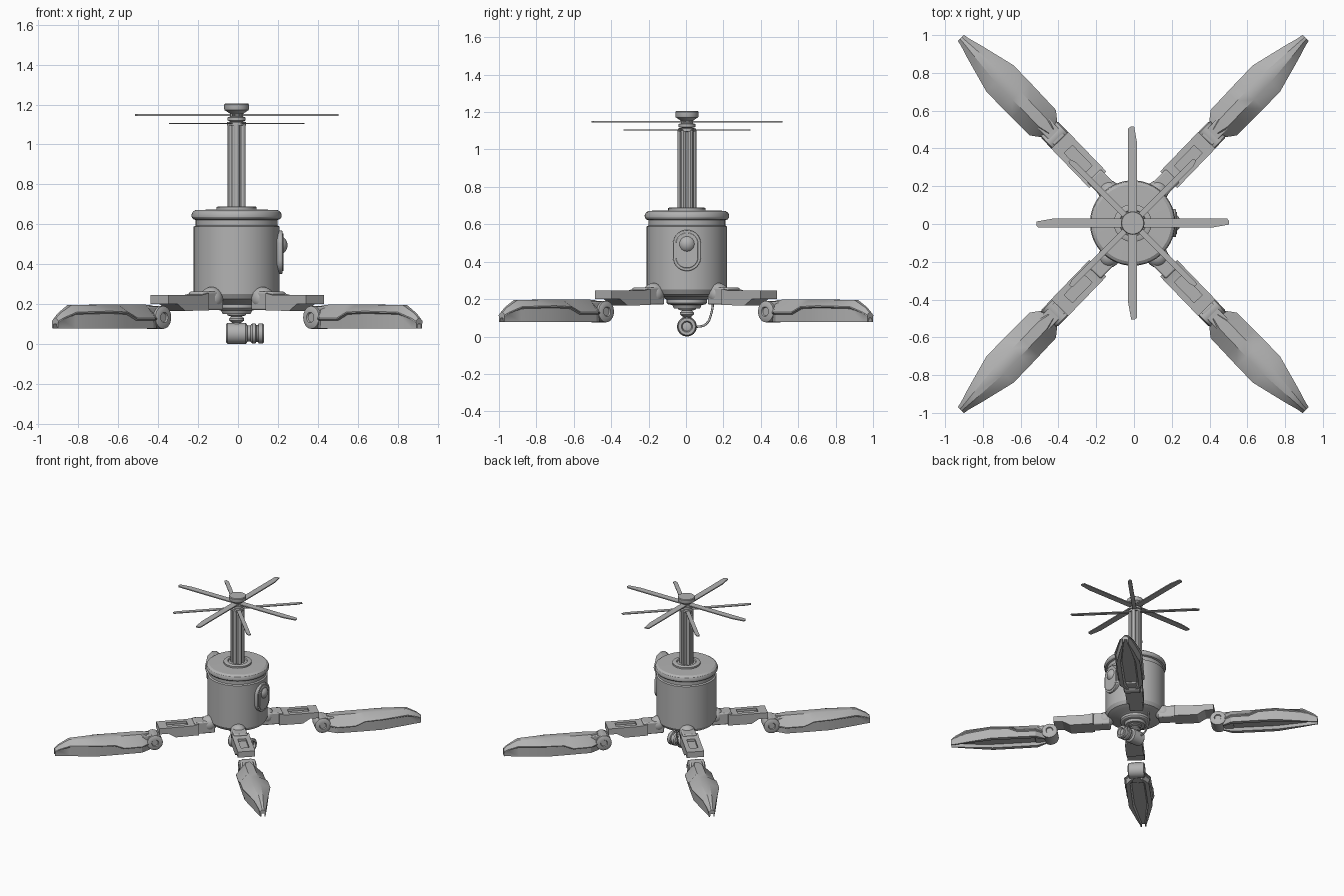
import bpy, bmesh
from math import pi, sin, cos, radians
from mathutils import Matrix, Vector

cube = bpy.data.objects.get("Cube")
if cube:
    bpy.data.objects.remove(cube)

grey = bpy.data.materials.new("plain grey")
grey.use_nodes = True
grey.diffuse_color = (0.45, 0.45, 0.45, 1)
grey.node_tree.nodes["Principled BSDF"].inputs["Base Color"].default_value = (0.45, 0.45, 0.45, 1)

parts = []
CENTRE = Matrix.Translation((-0.007, 0.005, 0))
ALONG_X = Matrix.Rotation(pi / 2, 4, 'Y')
ALONG_Y = Matrix.Rotation(-pi / 2, 4, 'X')


def move(x, y, z):
    return Matrix.Translation((x, y, z))


def finish(name, bm, matrix, bevel=0):
    """Turn a bmesh into a named object."""
    bmesh.ops.remove_doubles(bm, verts=bm.verts, dist=1e-5)
    bmesh.ops.recalc_face_normals(bm, faces=bm.faces)
    bm.transform(matrix)
    mesh = bpy.data.meshes.new(name)
    bm.to_mesh(mesh)
    bm.free()
    mesh.materials.append(grey)
    obj = bpy.data.objects.new(name, mesh)
    bpy.context.collection.objects.link(obj)
    if bevel:
        mod = obj.modifiers.new("soft edges", 'BEVEL')
        mod.width, mod.segments = bevel, 2
    parts.append(obj)
    return obj


def lathe(name, profile, matrix, steps=48):
    """Spin (radius, height) points about the local z axis."""
    bm = bmesh.new()
    verts = [bm.verts.new((r, 0, z)) for r, z in profile]
    edges = [bm.edges.new(pair) for pair in zip(verts, verts[1:])]
    bmesh.ops.spin(bm, geom=verts + edges, cent=(0, 0, 0), axis=(0, 0, 1),
                   angle=2 * pi, steps=steps)
    return finish(name, bm, matrix)


def loft(name, rings, matrix, bevel=0):
    """Skin a row of equal-length closed rings and cap both ends."""
    bm = bmesh.new()
    rows = [[bm.verts.new(p) for p in ring] for ring in rings]
    n = len(rows[0])
    for a, b in zip(rows, rows[1:]):
        for i in range(n):
            j = (i + 1) % n
            bm.faces.new((a[i], a[j], b[j], b[i]))
    bm.faces.new(rows[0])
    bm.faces.new(rows[-1])
    return finish(name, bm, matrix, bevel)


def box(name, low, high, matrix, bevel=0):
    (x0, y0, z0), (x1, y1, z1) = low, high
    rings = [[(x, y0, z0), (x, y1, z0), (x, y1, z1), (x, y0, z1)] for x in (x0, x1)]
    return loft(name, rings, matrix, bevel)


def ball(name, radius, matrix):
    bm = bmesh.new()
    bmesh.ops.create_uvsphere(bm, u_segments=32, v_segments=16, radius=radius)
    return finish(name, bm, matrix)


# Main body: underside collars, barrel, groove and rounded lid
lathe("body", [(0, .15), (.07, .15), (.078, .168), (.1, .172), (.108, .18), (.108, .198),
               (.125, .205), (.17, .212), (.2, .225), (.215, .25), (.215, .588),
               (.205, .594), (.205, .622), (.218, .626), (.225, .636), (.226, .648),
               (.22, .662), (.205, .672), (.1, .674), (.1, .686), (.092, .69),
               (.07, .69), (.066, .68), (0, .68)], CENTRE, 64)

# Mast: core with rods round it
lathe("mast_core", [(0, .67), (.037, .67), (.037, 1.1), (0, 1.1)], CENTRE, 24)
for i in range(6):
    a = radians(30 + 60 * i)
    lathe("mast_rod", [(0, .67), (.014, .67), (.014, 1.102), (0, 1.102)],
          CENTRE @ move(.036 * cos(a), .036 * sin(a), 0), 12)

# Rotor hub
lathe("rotor_hub", [(0, 1.09), (.048, 1.096), (.048, 1.112), (.03, 1.116), (.045, 1.12),
                    (.045, 1.136), (.032, 1.14), (.034, 1.155), (.06, 1.172),
                    (.062, 1.178), (.062, 1.2), (.058, 1.205), (0, 1.205)], CENTRE, 40)

# Two stacked four-blade rotors
for i in range(4):
    turn = CENTRE @ Matrix.Rotation(i * pi / 2, 4, 'Z')
    outline = [(.03, -.024), (.42, -.024), (.51, -.008), (.51, .012), (.5, .024), (.03, .024)]
    loft("upper_blade", [[(x, y, z) for x, y in outline] for z in (1.144, 1.152)], turn)
    outline = [(.03, -.015), (.44, -.015), (.47, -.005), (.47, .01), (.46, .015), (.03, .015)]
    loft("lower_blade", [[(x, y, z) for x, y in outline] for z in (1.102, 1.108)],
         turn @ Matrix.Rotation(pi / 4, 4, 'Z'))


# Side button: pill-shaped plates with a dome
def pill(name, half_width, x0, x1):
    rise = .11 - .075
    ring = []
    for i in range(32):
        a = 2 * pi * (i + .5) / 32
        ring.append((half_width * cos(a), half_width * sin(a) + (rise if sin(a) > 0 else -rise)))
    loft(name, [[(x, y, z) for y, z in ring] for x in (x0, x1)], move(0, .005, .46), .004)


pill("button_plate", .075, .18, .222)
pill("button_panel", .06, .2, .228)
ball("button_dome", .05, move(.198, .005, .495))

# Camera hung under the body
lathe("camera_neck", [(0, .155), (.05, .155), (.045, .143), (.026, .138), (.038, .128),
                      (.038, .118), (.024, .108), (.024, .08), (0, .08)], CENTRE, 32)
lathe("camera", [(0, -.06), (.045, -.06), (.053, -.052), (.053, .038), (.047, .045),
                 (.04, .047), (.04, .063), (.046, .066), (.05, .072), (.05, .088),
                 (.042, .092), (.042, .1), (.05, .104), (.05, .124), (.045, .13),
                 (.03, .13), (.024, .115), (0, .12)], move(0, .005, .053) @ ALONG_X, 32)

# Cable from the camera up to the body
curve = bpy.data.curves.new("camera_cable", 'CURVE')
curve.dimensions = '3D'
curve.bevel_depth = .006
curve.bevel_resolution = 2
path = curve.splines.new('BEZIER')
points = [(-.02, .045, .05), (-.02, .105, .065), (-.02, .137, .13), (-.02, .145, .22)]
path.bezier_points.add(len(points) - 1)
for bp, p in zip(path.bezier_points, points):
    bp.co = p
    bp.handle_left_type = bp.handle_right_type = 'AUTO'
curve.materials.append(grey)
cable = bpy.data.objects.new("camera_cable", curve)
bpy.context.collection.objects.link(cable)


# Legs: one is described along local x, then placed at four corners
def leg(sx, sy):
    frame = move(-.004, sy * .04, 0)
    along = Vector((sx * cos(radians(46)), sy * sin(radians(46)), 0))
    across = Vector((-along.y, along.x, 0))
    for i in range(2):
        frame[i][0], frame[i][1] = along[i], across[i]

    ball("leg_knuckle", .058, frame @ move(.185, 0, .228))
    box("leg_root", (.15, -.05, .17), (.3, .05, .262), frame, .008)

    # Arm as a side profile with an open slot in its top
    side = [(.27, .168), (.27, .255), (.31, .247), (.345, .245), (.495, .245), (.56, .245),
            (.56, .2), (.495, .2), (.44, .166)]
    arm = loft("leg_arm", [[(x, y, z) for x, z in side] for y in (-.063, -.03, .03, .063)], frame)
    bm = bmesh.new()
    bm.from_mesh(arm.data)
    local = frame.inverted()
    for f in bm.faces:
        c = local @ f.calc_center_median()
        if abs(c.y) < .02 and abs(c.x - .42) < .01 and c.z > .24:
            top = bmesh.ops.extrude_discrete_faces(bm, faces=[f])["faces"][0]
            bmesh.ops.translate(bm, verts=top.verts, vec=(0, 0, -.018))
            break
    bm.to_mesh(arm.data)
    bm.free()

    # Round hinge with ringed ends
    lathe("leg_hinge", [(0, -.054), (.022, -.054), (.026, -.062), (.042, -.062), (.057, -.055),
                        (.057, .055), (.042, .062), (.026, .062), (.022, .054), (0, .054)],
          frame @ move(.59, 0, .133) @ ALONG_Y, 32)
    box("foot_neck", (.56, -.04, .09), (.7, .04, .188), frame, .006)

    # Leaf-shaped foot: distance, half width, ledge height, top height
    rings = []
    for x, w, ledge, top in ((.625, .047, .13, .193), (.69, .097, .13, .197),
                             (.82, .099, .13, .197), (.89, .1, .16, .197),
                             (1.016, .1, .165, .197), (1.21, .05, .16, .195),
                             (1.285, .028, .13, .155), (1.314, .023, .115, .13)):
        half = [(.45 * w, .1), (.55 * w, .077), (.86 * w, .077), (.88 * w, ledge - .012),
                (w, ledge - .006), (w, ledge), (.3 * w, top)]
        rings.append([(x, y, z) for y, z in half] + [(x, -y, z) for y, z in reversed(half)])
    loft("foot", rings, frame)


for sx in (-1, 1):
    for sy in (-1, 1):
        leg(sx, sy)

# Smooth round surfaces, keep hard edges
bpy.ops.object.select_all(action='DESELECT')
for obj in parts:
    obj.select_set(True)
bpy.context.view_layer.objects.active = parts[0]
bpy.ops.object.shade_smooth_by_angle(angle=radians(30))
